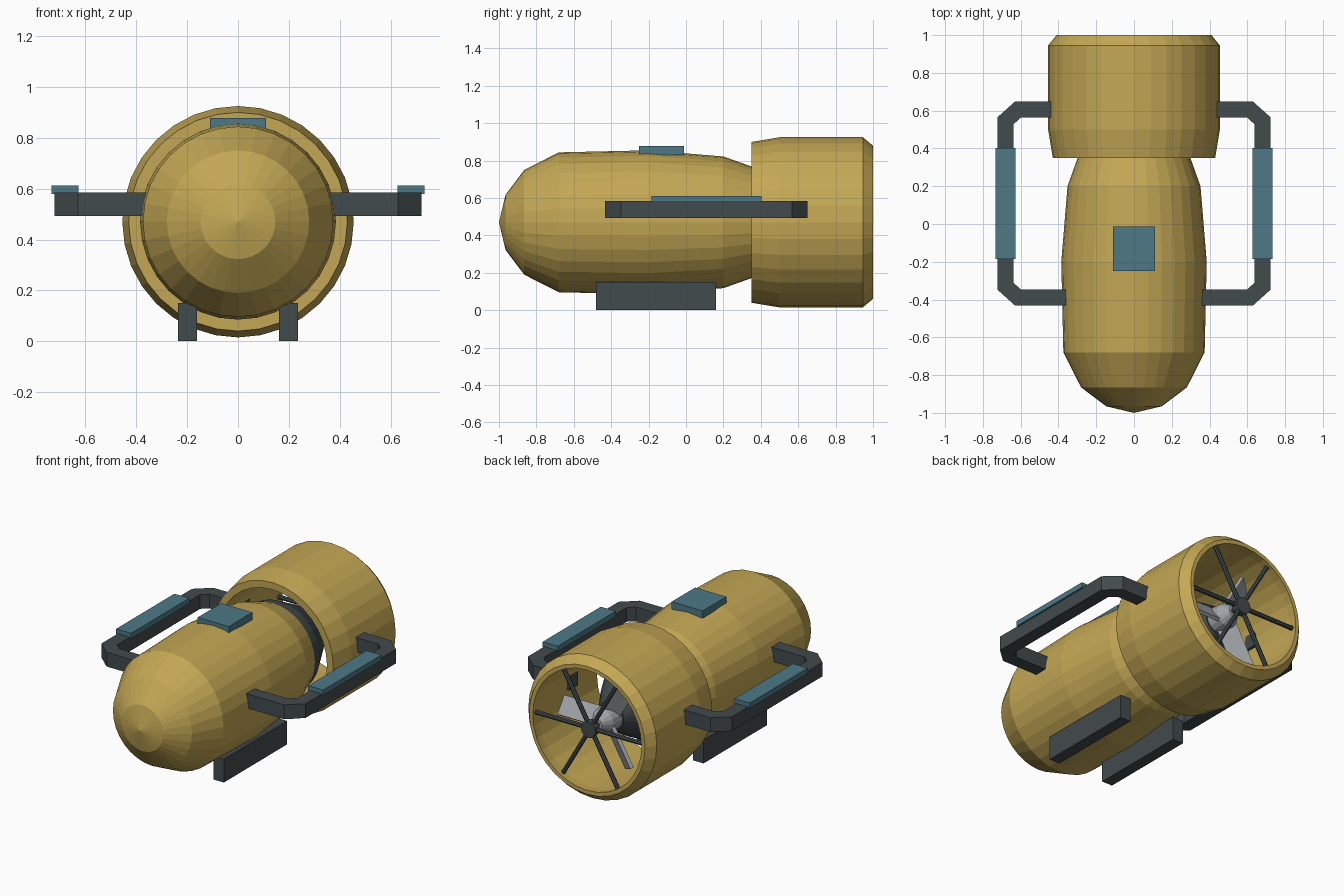
import bpy, bmesh, math
from mathutils import Vector, Matrix

if "Cube" in bpy.data.objects:
    bpy.data.objects.remove(bpy.data.objects["Cube"])

AXIS_Z = 0.47   # height of the hull's centre line


def material(name, rgb):
    m = bpy.data.materials.new(name)
    m.diffuse_color = (*rgb, 1)
    m.use_nodes = True
    m.node_tree.nodes["Principled BSDF"].inputs["Base Color"].default_value = m.diffuse_color
    return m


GOLD = material("gold_paint", (0.55, 0.39, 0.09))
DARK = material("dark_rubber", (0.055, 0.07, 0.075))
TEAL = material("teal_pad", (0.075, 0.19, 0.24))
STEEL = material("steel", (0.35, 0.37, 0.39))


def finish(name, bm, mat):
    bmesh.ops.remove_doubles(bm, verts=bm.verts, dist=1e-5)
    bmesh.ops.recalc_face_normals(bm, faces=bm.faces)
    me = bpy.data.meshes.new(name)
    bm.to_mesh(me)
    bm.free()
    me.materials.append(mat)
    ob = bpy.data.objects.new(name, me)
    bpy.context.collection.objects.link(ob)
    return ob


def lathe(name, profile, mat, sides=32, closed=False):
    """Revolve (y, radius) points around the hull's centre line."""
    bm = bmesh.new()
    rings = []
    for y, r in profile:
        rings.append([bm.verts.new((r * math.cos(a), y, AXIS_Z + r * math.sin(a)))
                      for a in (2 * math.pi * i / sides for i in range(sides))]
                     if r > 0 else [bm.verts.new((0, y, AXIS_Z))] * sides)
    pairs = list(zip(rings, rings[1:]))
    if closed:
        pairs.append((rings[-1], rings[0]))
    for a, b in pairs:
        for i in range(sides):
            j = (i + 1) % sides
            bm.faces.new(list(dict.fromkeys((a[i], a[j], b[j], b[i]))))
    return finish(name, bm, mat)


def box(name, lo, hi, mat, matrix=Matrix()):
    lo, hi = Vector(lo), Vector(hi)
    bm = bmesh.new()
    bmesh.ops.create_cube(bm, size=1)
    for v in bm.verts:
        v.co = matrix @ Vector([(lo[k] + hi[k]) / 2 + v.co[k] * (hi[k] - lo[k]) for k in range(3)])
    return finish(name, bm, mat)


def flat_bar(name, path, width, z0, z1, mat):
    """Sweep a rectangular bar along a horizontal path with mitred corners."""
    pts = [Vector(p) for p in path]
    left, right = [], []
    for i, p in enumerate(pts):
        d1 = (p - pts[i - 1]).normalized() if i else (pts[1] - p).normalized()
        d2 = (pts[i + 1] - p).normalized() if i < len(pts) - 1 else d1
        n1, n2 = Vector((-d1.y, d1.x)), Vector((-d2.y, d2.x))
        m = (n1 + n2).normalized()
        off = m * (width / 2 / m.dot(n1))
        left.append(p + off)
        right.append(p - off)
    bm = bmesh.new()
    rows = [[bm.verts.new((q.x, q.y, z)) for q, z in ((l, z0), (r, z0), (r, z1), (l, z1))]
            for l, r in zip(left, right)]
    for a, b in zip(rows, rows[1:]):
        for k in range(4):
            bm.faces.new((a[k], a[(k + 1) % 4], b[(k + 1) % 4], b[k]))
    bm.faces.new(rows[0])
    bm.faces.new(rows[-1])
    return finish(name, bm, mat)


# Hull with a blunt nose, and the dark motor cone behind it
lathe("hull", [(-1, 0), (-0.965, 0.147), (-0.865, 0.28), (-0.68, 0.374), (-0.2, 0.385),
               (0.2, 0.352), (0.36, 0.295), (0.36, 0)], GOLD)
lathe("motor_cone", [(0.34, 0), (0.34, 0.30), (0.42, 0.285), (0.6, 0.19), (0.76, 0.09), (0.76, 0)], DARK)

# Open duct around the propeller
lathe("duct", [(0.35, 0.43), (0.5, 0.455), (0.945, 0.455), (1.0, 0.41),
               (1.0, 0.385), (0.945, 0.39), (0.5, 0.39), (0.35, 0.385)], GOLD, closed=True)

# Propeller: hub, shaft and three pitched blades
lathe("propeller_hub", [(0.74, 0), (0.74, 0.085), (0.84, 0.075), (0.9, 0.035), (0.9, 0)], STEEL, 16)
lathe("shaft", [(0.88, 0), (0.88, 0.018), (0.97, 0.018), (0.97, 0)], DARK, 10)
centre = Matrix.Translation((0, 0.8, AXIS_Z))
for i in range(3):
    turn = Matrix.Rotation(-i * math.tau / 3, 4, 'Y')
    pitch = Matrix.Rotation(math.radians(35), 4, 'X')
    box(f"propeller_blade_{i + 1}", (0.05, -0.011, -0.06), (0.32, 0.011, 0.06), STEEL,
        centre @ turn @ pitch)

# Rear guard: small hub and six round spokes
lathe("guard_hub", [(0.945, 0), (0.945, 0.052), (0.99, 0.052), (0.99, 0)], DARK, 12)
for i in range(6):
    bm = bmesh.new()
    place = (Matrix.Translation((0, 0.965, AXIS_Z)) @ Matrix.Rotation(i * math.tau / 6, 4, 'Y')
             @ Matrix.Translation((0.21, 0, 0)) @ Matrix.Rotation(math.pi / 2, 4, 'Y'))
    bmesh.ops.create_cone(bm, cap_ends=True, segments=8, radius1=0.014, radius2=0.014,
                          depth=0.38, matrix=place)
    finish(f"guard_spoke_{i + 1}", bm, DARK)

# Handles, grip pads and feet on both sides
handle = [(0.34, -0.39), (0.613, -0.39), (0.68, -0.33), (0.68, 0.547), (0.613, 0.607), (0.37, 0.607)]
for side, s in (("right", 1), ("left", -1)):
    flat_bar(f"{side}_handle", [(s * x, y) for x, y in handle], 0.084, 0.493, 0.584, DARK)
    box(f"{side}_grip_pad", (min(s * 0.627, s * 0.733), -0.185, 0.578),
        (max(s * 0.627, s * 0.733), 0.403, 0.612), TEAL)
    box(f"{side}_foot", (min(s * 0.162, s * 0.236), -0.48, 0),
        (max(s * 0.162, s * 0.236), 0.16, 0.15), DARK)

# Control pad on top
box("top_pad", (-0.11, -0.25, 0.83), (0.11, -0.012, 0.877), TEAL)
